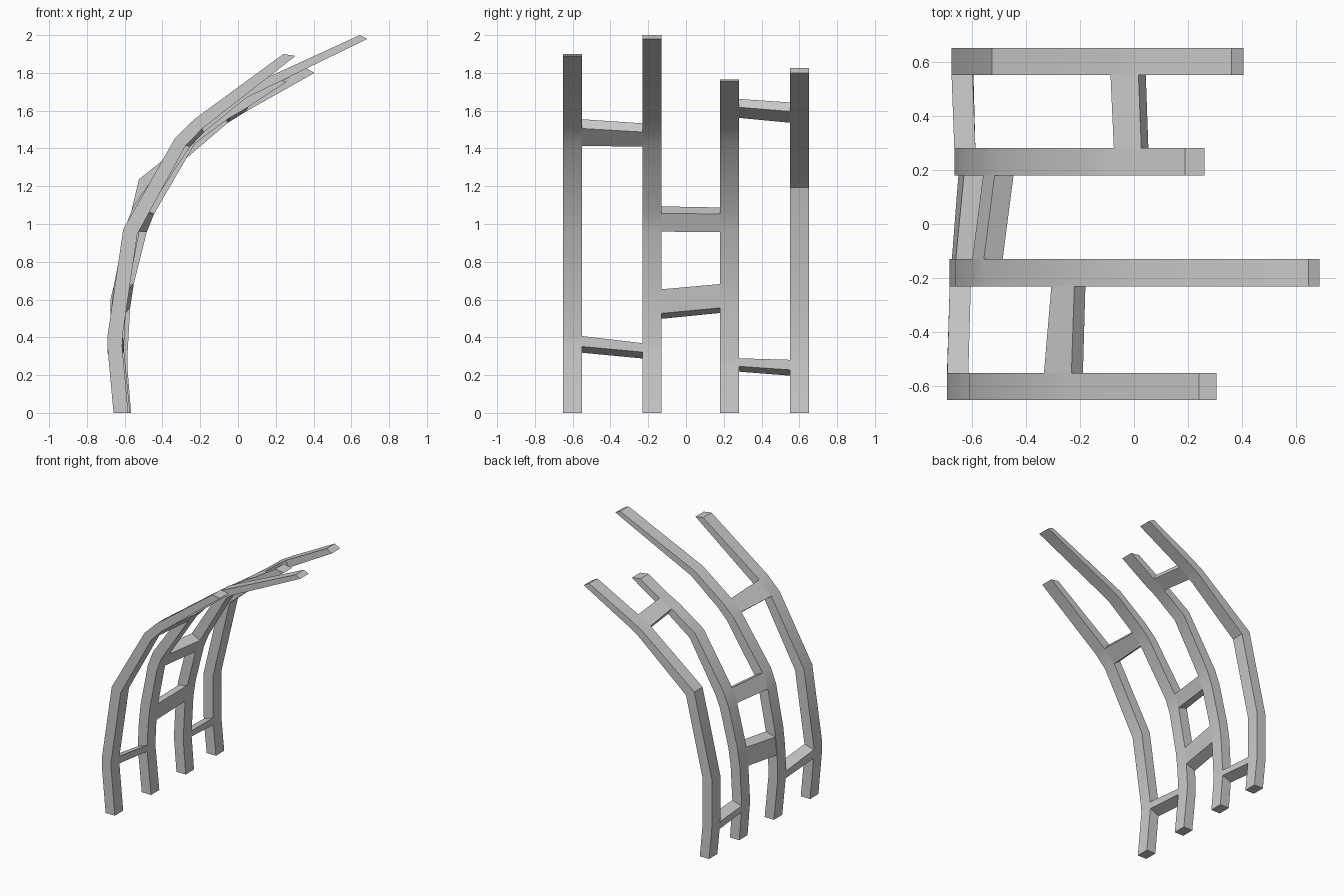
import bpy, bmesh
from mathutils import Vector

if "Cube" in bpy.data.objects:
    bpy.data.objects.remove(bpy.data.objects["Cube"])

HALF = 0.05   # half width of a rib along y
BASE_T = 0.078  # rib thickness at the ground

# Each rib: y position, centre path (x, z), tip cap (outer x, z, inner x, z), tip thickness
RIBS = {
    "rib_front": (-0.60, [(-0.62, 0), (-0.652, 0.35), (-0.651, 0.41), (-0.57, 0.96),
                          (-0.305, 1.435), (-0.21, 1.53)], (0.24, 1.90, 0.305, 1.89), 0.05),
    "rib_mid_front": (-0.18, [(-0.61, 0), (-0.642, 0.32), (-0.642, 0.37), (-0.634, 0.53),
                              (-0.62, 0.66), (-0.56, 0.97), (-0.52, 1.075), (-0.28, 1.43),
                              (-0.20, 1.51), (0.03, 1.69)], (0.645, 2.0, 0.685, 1.98), 0.036),
    "rib_mid_back": (0.23, [(-0.605, 0), (-0.625, 0.245), (-0.625, 0.29), (-0.61, 0.56),
                            (-0.59, 0.69), (-0.52, 0.97), (-0.48, 1.07), (-0.25, 1.45),
                            (-0.06, 1.585), (0.04, 1.64)], (0.188, 1.765, 0.26, 1.755), 0.044),
    "rib_back": (0.60, [(-0.61, 0), (-0.632, 0.225), (-0.635, 0.28), (-0.635, 0.60),
                        (-0.49, 1.215), (-0.07, 1.56), (0.03, 1.62)],
                 (0.36, 1.825, 0.405, 1.80), 0.044),
}
# Each bar: name, rib and first station, other rib and first station, drop of its outer edge
BARS = [
    ("bar_front_low", "rib_front", 1, "rib_mid_front", 1, 0.03),
    ("bar_front_high", "rib_front", 4, "rib_mid_front", 7, 0),
    ("bar_middle_low", "rib_mid_front", 3, "rib_mid_back", 3, 0.035),
    ("bar_middle_high", "rib_mid_front", 5, "rib_mid_back", 5, 0),
    ("bar_back_low", "rib_mid_back", 1, "rib_back", 1, 0.025),
    ("bar_back_high", "rib_mid_back", 8, "rib_back", 5, 0),
]


def stations(path, tip, tip_t):
    """Outer and inner profile points along a tapering rib."""
    end = ((tip[0] + tip[2]) / 2, (tip[1] + tip[3]) / 2)
    pts = [Vector(p) for p in path + [end]]
    out = [((pts[0].x - BASE_T / 2, 0), (pts[0].x + BASE_T / 2, 0))]
    for i in range(1, len(pts) - 1):
        a = (pts[i] - pts[i - 1]).normalized()
        b = (pts[i + 1] - pts[i]).normalized()
        t = (a + b).normalized()
        f = max(0, (pts[i].y - 1.2) / (end[1] - 1.2))
        thick = BASE_T + (tip_t - BASE_T) * f
        n = Vector((-t.y, t.x)) * thick / 2 / max(t.dot(a), 0.5)
        out.append((tuple(pts[i] + n), tuple(pts[i] - n)))
    out.append(((tip[0], tip[1]), (tip[2], tip[3])))
    return out


def loft(name, rings):
    """Solid through a row of four-cornered rings."""
    bm = bmesh.new()
    loops = [[bm.verts.new(c) for c in r] for r in rings]
    for a, b in zip(loops, loops[1:]):
        for k in range(4):
            bm.faces.new((a[k], a[(k + 1) % 4], b[(k + 1) % 4], b[k]))
    bm.faces.new(loops[0])
    bm.faces.new(loops[-1])
    bmesh.ops.recalc_face_normals(bm, faces=bm.faces)
    mesh = bpy.data.meshes.new(name)
    bm.to_mesh(mesh)
    bm.free()
    obj = bpy.data.objects.new(name, mesh)
    bpy.context.collection.objects.link(obj)
    bpy.ops.object.select_all(action='DESELECT')
    obj.select_set(True)
    bpy.context.view_layer.objects.active = obj
    bpy.ops.object.shade_smooth_by_angle(angle=0.52)


# Curved ribs
profiles = {}
for name, (y, path, tip, tip_t) in RIBS.items():
    prof = stations(path, tip, tip_t)
    profiles[name] = prof
    loft(name, [[(o[0], y - HALF, o[1]), (o[0], y + HALF, o[1]),
                 (i[0], y + HALF, i[1]), (i[0], y - HALF, i[1])] for o, i in prof])


def bar_ring(rib, s, y, drop):
    (o0, i0), (o1, i1) = profiles[rib][s:s + 2]
    return [(o0[0], y, o0[1] - drop), (o1[0], y, o1[1] - drop),
            (i1[0], y, i1[1]), (i0[0], y, i0[1])]


# Cross bars between neighbouring ribs
for name, rib_a, sa, rib_b, sb, drop in BARS:
    loft(name, [bar_ring(rib_a, sa, RIBS[rib_a][0] + HALF, drop),
                bar_ring(rib_b, sb, RIBS[rib_b][0] - HALF, drop)])
